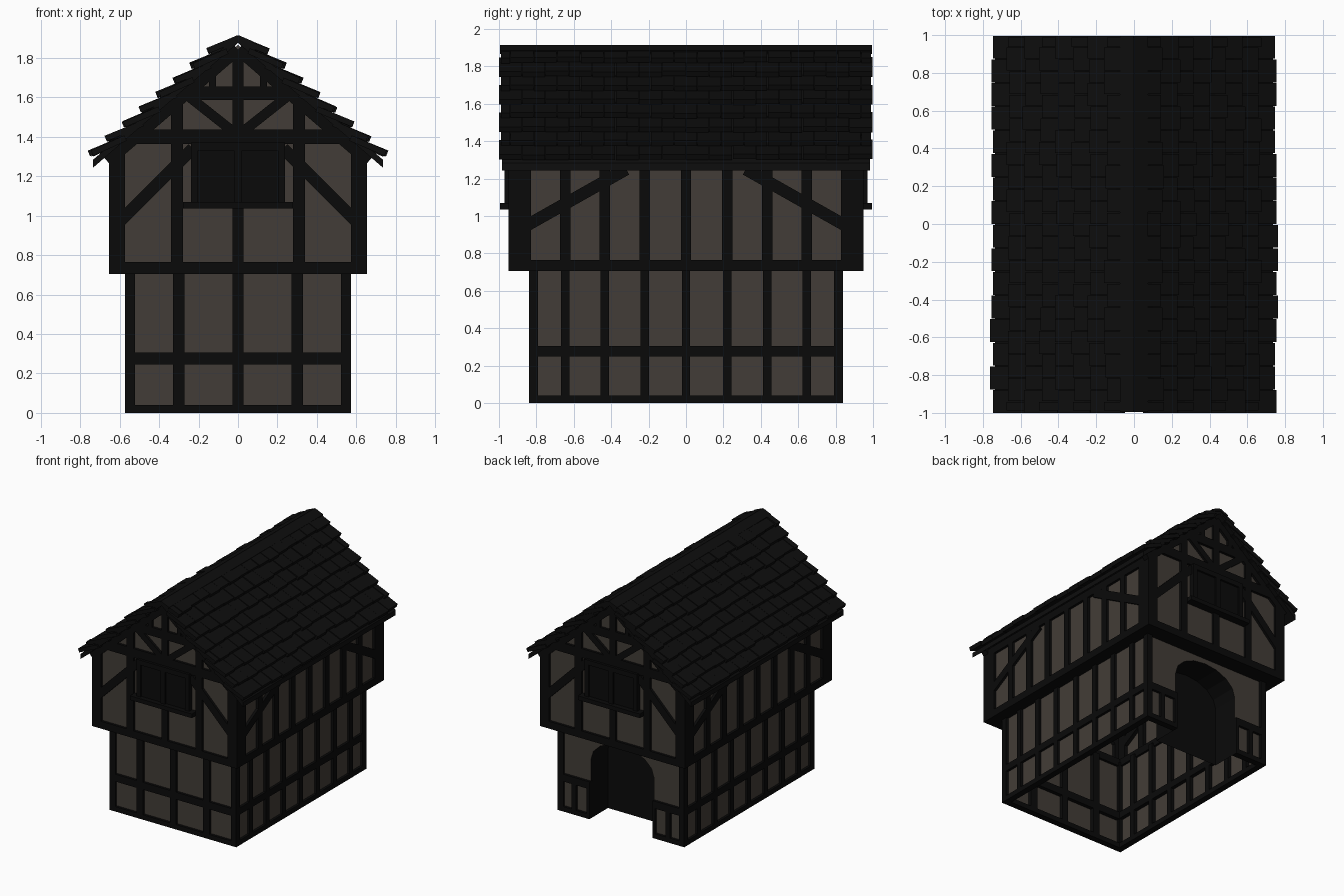
import bpy, bmesh, math, random
from mathutils import Vector, Matrix

random.seed(4)
cube = bpy.data.objects.get("Cube")
if cube:
    bpy.data.objects.remove(cube, do_unlink=True)


def material(name, rgb):
    m = bpy.data.materials.new(name)
    m.use_nodes = True
    m.diffuse_color = (*rgb, 1)
    bsdf = next(n for n in m.node_tree.nodes if n.type == 'BSDF_PRINCIPLED')
    bsdf.inputs["Base Color"].default_value = (*rgb, 1)
    bsdf.inputs["Roughness"].default_value = 0.9
    return m


PLASTER = material("plaster", (0.055, 0.046, 0.038))
TIMBER = material("dark timber", (0.003, 0.003, 0.003))
SHINGLE = material("roof shingle", (0.004, 0.004, 0.004))


def finish(name, bm, *mats):
    me = bpy.data.meshes.new(name)
    bm.to_mesh(me)
    bm.free()
    for m in mats:
        me.materials.append(m)
    ob = bpy.data.objects.new(name, me)
    bpy.context.collection.objects.link(ob)
    return ob


def beam(bm, a, b, width, depth, normal):
    """Box running from a to b, with its depth along the wall normal."""
    a, b, n = Vector(a), Vector(b), Vector(normal)
    along = (b - a).normalized()
    rot = Matrix((along, n.cross(along), n)).transposed().to_4x4()
    size = Matrix.Diagonal(((b - a).length, width, depth, 1))
    bmesh.ops.create_cube(bm, size=1, matrix=Matrix.Translation((a + b) / 2) @ rot @ size)


def wall_beams(bm, axis, dist, bars, depth=0.05):
    """Bars (u1, z1, u2, z2, width); outer surface at dist along the axis."""
    for u1, z1, u2, z2, w in bars:
        d = dist - math.copysign(depth / 2, dist)
        if axis == 'x':
            beam(bm, (d, u1, z1), (d, u2, z2), w, depth, (1, 0, 0))
        else:
            beam(bm, (u1, d, z1), (u2, d, z2), w, depth, (0, 1, 0))


def mirrored(bars):
    return bars + [(-u1, z1, -u2, z2, w) for u1, z1, u2, z2, w in bars]


# Overall sizes: lower storey, jettied upper storey, roof
LX, LY = 0.572, 0.84
UX, UY = 0.655, 0.95
INSET = 0.02
FLOOR = 0.73
PITCH = 0.86

# Lower plaster walls, open underneath, with an arched door recess at the back
bm = bmesh.new()
x, y = LX - INSET, LY - INSET
for p, q in (((-x, -y), (x, -y)), ((x, -y), (x, y)), ((-x, y), (-x, -y))):
    bm.faces.new([bm.verts.new(v) for v in
                  ((*p, 0), (*q, 0), (*q, FLOOR), (*p, FLOOR))])
half, spring, rise, steps = 0.285, 0.48, 0.185, 8
arch = [(half, 0)] + [(half * math.cos(math.pi * i / steps),
                       spring + rise * math.sin(math.pi * i / steps))
                      for i in range(steps + 1)] + [(-half, 0)]
outline = [(-x, 0), (-x, FLOOR), (x, FLOOR), (x, 0)] + arch
bm.faces.new([bm.verts.new((u, y, z)) for u, z in outline])
front = [bm.verts.new((u, y, z)) for u, z in arch]
back = [bm.verts.new((u, y - 0.22, z)) for u, z in arch]
dark = [bm.faces.new(back)]
for i in range(len(arch) - 1):
    dark.append(bm.faces.new((front[i], back[i], back[i + 1], front[i + 1])))
for f in dark:
    f.material_index = 1
finish("lower_walls", bm, PLASTER, TIMBER)

# Upper plaster walls with gables
bm = bmesh.new()
x, y = UX - INSET, UY - INSET
eave = 1.865 - PITCH * x
gable = [(-x, FLOOR), (x, FLOOR), (x, eave), (0, 1.865), (-x, eave)]
ends = [[bm.verts.new((u, s * y, z)) for u, z in gable] for s in (-1, 1)]
bm.faces.new(ends[0])
bm.faces.new(ends[1][::-1])
for i in (1, 4):
    j = (i + 1) % 5
    bm.faces.new((ends[0][j], ends[0][i], ends[1][i], ends[1][j]))
finish("upper_walls", bm, PLASTER)

# Lower timber frame
bm = bmesh.new()
side_posts = [0, 0.22, 0.435, 0.645]
side = [(-LY, 0.02, LY, 0.02, 0.04), (-LY, 0.277, LY, 0.277, 0.055)]
side += mirrored([(u, 0, u, FLOOR, 0.045) for u in side_posts + [0.815]])
for s in (-1, 1):
    wall_beams(bm, 'x', s * LX, side)
wall_beams(bm, 'y', -LY, [(-LX, 0.02, LX, 0.02, 0.04), (-LX, 0.275, LX, 0.275, 0.06),
                          (0, 0, 0, FLOOR, 0.055)]
           + mirrored([(0.3, 0, 0.3, FLOOR, 0.06), (0.55, 0, 0.55, FLOOR, 0.044)]))
wall_beams(bm, 'y', LY, mirrored([(0.55, 0, 0.55, FLOOR, 0.044),
                                  (half, 0.275, LX, 0.275, 0.06),
                                  (half, 0.02, LX, 0.02, 0.04),
                                  (0.425, 0, 0.425, 0.26, 0.04),
                                  (half + 0.012, 0, half + 0.012, 0.3, 0.025)]))
finish("lower_timber_frame", bm, TIMBER)

# Upper timber frame, with sill beams that also close the jetty underside
bm = bmesh.new()
for s in (-1, 1):
    wall_beams(bm, 'x', s * UX, [(-UY, 0.735, UY, 0.735, 0.06)], 0.12)
    wall_beams(bm, 'y', s * UY, [(-UX, 0.735, UX, 0.735, 0.06)], 0.15)
    wall_beams(bm, 'x', s * UX, [(-UY, 1.275, UY, 1.275, 0.06)]
               + mirrored([(u, 0.74, u, 1.28, 0.055) for u in side_posts]
                          + [(0.89, 0.72, 0.89, 1.28, 0.12),
                             (0.86, 0.945, 0.32, 1.25, 0.065)]))
    wall_beams(bm, 'y', s * UY, [
        (-0.58, 1.4, 0.58, 1.4, 0.075),          # tie beam
        (-0.29, 1.62, 0.29, 1.62, 0.07),         # collar beam
        (0, 0.74, 0, 1.06, 0.055),
        (0, 1.4, 0, 1.82, 0.055)]
        + mirrored([
            (0.612, 0.72, 0.612, 1.32, 0.08),    # corner post
            (0.31, 0.74, 0.31, 1.6, 0.06),       # inner post
            (0.6, 0.97, 0.23, 1.34, 0.062),      # lower brace
            (0.03, 1.43, 0.27, 1.62, 0.05),      # gable brace
            (0.13, 1.62, 0.13, 1.73, 0.035),     # gable stud
            (0, 1.84, 0.66, 1.84 - PITCH * 0.66, 0.055)]))  # rafter
finish("upper_timber_frame", bm, TIMBER)

# Shuttered windows in both gable walls
bm = bmesh.new()
for s in (-1, 1):
    wall_beams(bm, 'y', s * 0.955, [(0, 1.05, 0, 1.37, 0.44)], 0.04)
    wall_beams(bm, 'y', s * 0.97, [(-0.235, 1.35, 0.235, 1.35, 0.04), (0, 1.05, 0, 1.36, 0.04)]
               + mirrored([(0.22, 1.05, 0.22, 1.37, 0.035)]))
    wall_beams(bm, 'y', s * 0.995, [(-0.28, 1.052, 0.28, 1.052, 0.034)], 0.07)
finish("gable_windows", bm, TIMBER)

# Roof deck: a folded slab
bm = bmesh.new()
top, thick, reach, length = 1.915, 0.04, 0.735, 0.985
low = top - PITCH * reach
section = [(-reach, low), (0, top), (reach, low),
           (reach, low - thick), (0, top - thick), (-reach, low - thick)]
a, b = [[bm.verts.new((u, s * length, z)) for u, z in section] for s in (-1, 1)]
for i in range(6):
    j = (i + 1) % 6
    bm.faces.new((a[i], b[i], b[j], a[j]))
for r in (a, b):
    bm.faces.new((r[0], r[1], r[4], r[5]))
    bm.faces.new((r[1], r[2], r[3], r[4]))
bmesh.ops.recalc_face_normals(bm, faces=bm.faces)
finish("roof_deck", bm, SHINGLE)

# Overlapping shingle rows, staggered on both slopes
bm = bmesh.new()
tile, rows = 0.125, 8
for s in (-1, 1):
    for row in range(rows):
        tip = 0.74 - 0.086 * row
        run = min(0.17, tip)
        edge = 1.0 if row % 2 == 0 else 0.988
        start = -1 - (row % 2) * tile / 2
        for k in range(17):
            y0 = max(-edge, start + k * tile)
            y1 = min(edge, start + (k + 1) * tile - 0.004)
            if y1 - y0 < 0.02:
                continue
            out = tip + random.choice((0, 0, 0.008, 0.016))
            z = 1.955 - PITCH * tip - random.uniform(0, 0.006)
            tilt = Vector((s * (out - tip + run), 0, -0.45 * run))
            normal = Vector((s * 0.45, 0, 1)).normalized()
            mid = (y0 + y1) / 2
            end = Vector((s * out, mid, z))
            n = (normal - tilt * normal.dot(tilt) / tilt.dot(tilt)).normalized()
            beam(bm, end - tilt, end, y1 - y0, 0.03, n)
finish("roof_shingles", bm, SHINGLE)

# Ridge cap
bm = bmesh.new()
for s in (-1, 1):
    beam(bm, (0, 0, 1.905), (s * 0.07, 0, 1.875), 1.99, 0.02, Vector((s * 0.39, 0, 0.92)).normalized())
finish("ridge_cap", bm, SHINGLE)
